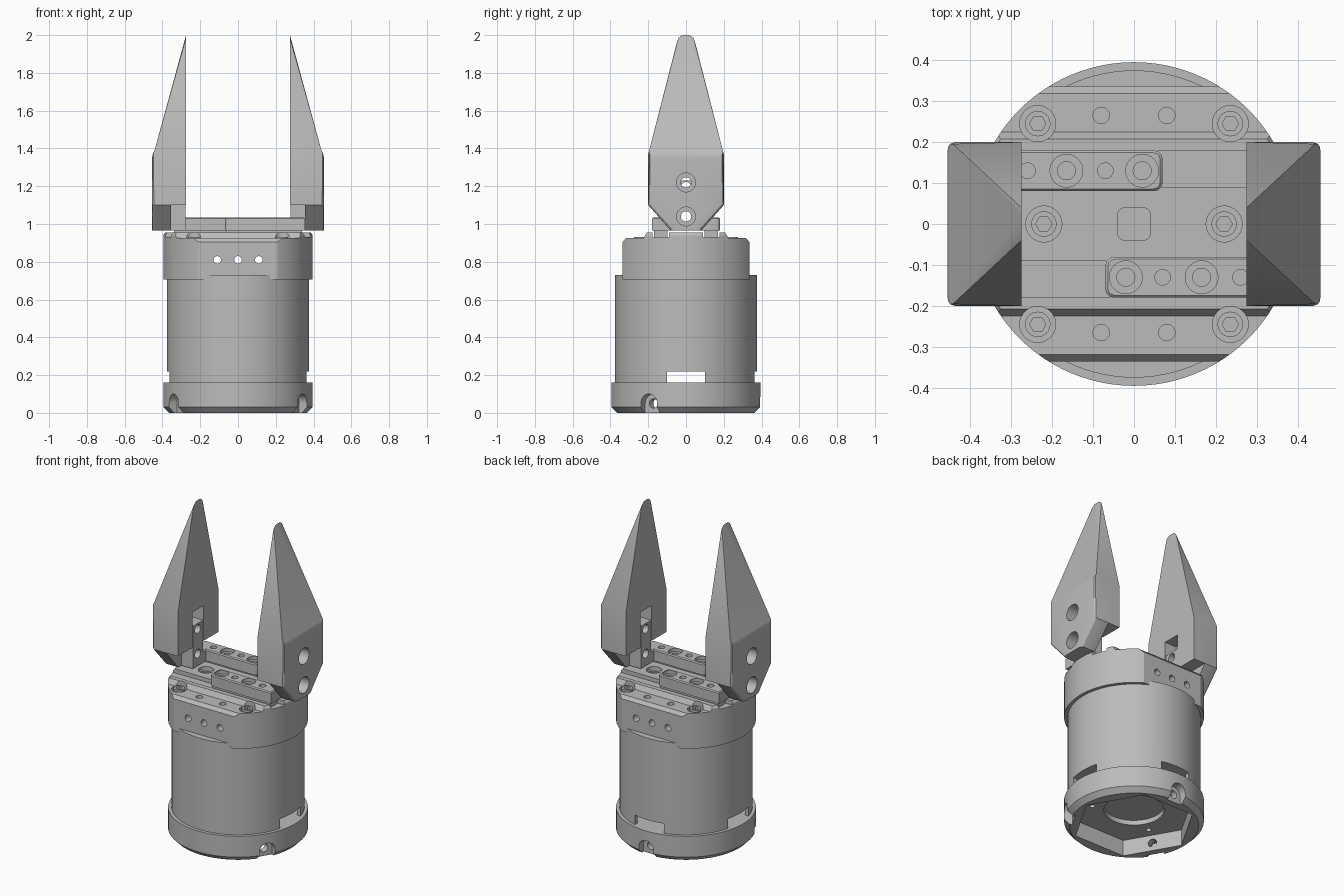
import bpy, bmesh
from math import pi, cos, sin, radians
from mathutils import Matrix

if "Cube" in bpy.data.objects:
    bpy.data.objects.remove(bpy.data.objects["Cube"])

grey = bpy.data.materials.new("machined_grey")
grey.use_nodes = True
grey.diffuse_color = (0.5, 0.5, 0.5, 1)
grey.node_tree.nodes["Principled BSDF"].inputs["Base Color"].default_value = (0.5, 0.5, 0.5, 1)
parts = []


def from_bmesh(name, bm):
    bmesh.ops.recalc_face_normals(bm, faces=bm.faces)
    mesh = bpy.data.meshes.new(name)
    bm.to_mesh(mesh)
    bm.free()
    mesh.materials.append(grey)
    ob = bpy.data.objects.new(name, mesh)
    bpy.context.collection.objects.link(ob)
    return ob


def circle(r, n=32, turn=0.0):
    return [(r * cos(turn + 2 * pi * i / n), r * sin(turn + 2 * pi * i / n)) for i in range(n)]


def solid(name, outline, levels):
    """Stack scaled copies of an outline; levels are (scale, z)."""
    bm = bmesh.new()
    rings = [[bm.verts.new((x * s, y * s, z)) for x, y in outline] for s, z in levels]
    n = len(outline)
    for a, b in zip(rings, rings[1:]):
        for i in range(n):
            bm.faces.new((a[i], a[(i + 1) % n], b[(i + 1) % n], b[i]))
    bm.faces.new(rings[0])
    bm.faces.new(rings[-1])
    return from_bmesh(name, bm)


def prism(name, outline, z0, z1):
    return solid(name, outline, [(1, z0), (1, z1)])


def cyl(r, z0, z1, x=0, y=0, n=32, name="cutter"):
    return move(prism(name, circle(r, n), z0, z1), x, y)


def box(x0, x1, y0, y1, z0, z1, name="cutter"):
    return prism(name, [(x0, y0), (x1, y0), (x1, y1), (x0, y1)], z0, z1)


def move(ob, x=0, y=0, z=0):
    ob.data.transform(Matrix.Translation((x, y, z)))
    return ob


def radial(ob, angle, x=0, z=0):
    """Lay an upright solid on its side, pointing outward at an angle."""
    lay = Matrix(((0, 0, 1, 0), (1, 0, 0, 0), (0, 1, 0, 0), (0, 0, 0, 1)))
    ob.data.transform(Matrix.Rotation(angle, 4, 'Z') @ lay)
    return move(ob, x, 0, z)


def round_edges(ob, rule, width, segments=3):
    bm = bmesh.new()
    bm.from_mesh(ob.data)
    edges = [e for e in bm.edges if rule(e.verts[0].co, e.verts[1].co)]
    bmesh.ops.bevel(bm, geom=edges, offset=width, segments=segments, profile=0.5,
                    affect='EDGES', clamp_overlap=True)
    bm.to_mesh(ob.data)
    bm.free()
    return ob


def upright(a, b):
    return abs(a.x - b.x) + abs(a.y - b.y) < 1e-4


def carve(ob, cutters, operation='DIFFERENCE'):
    for c in cutters:
        m = ob.modifiers.new("cut", 'BOOLEAN')
        m.operation, m.solver, m.object = operation, 'EXACT', c
    bpy.context.view_layer.update()
    mesh = bpy.data.meshes.new_from_object(ob.evaluated_get(bpy.context.evaluated_depsgraph_get()))
    ob.modifiers.clear()
    ob.data = mesh
    for c in cutters:
        bpy.data.objects.remove(c)
    return ob


def keep(ob):
    parts.append(ob)
    return ob


# Base ring with bottom pocket and three screw notches
base = solid("base_ring", circle(0.395, 96), [(0.925, 0), (1, 0.03), (1, 0.16)])
cuts = [prism("cutter", circle(0.35, 6), -0.1, 0.1), cyl(0.17, 0.05, 0.13, n=48)]
arch = [(-0.05, -0.1), (0.05, -0.1)] + [(0.05 * cos(a * pi / 12), 0.05 * sin(a * pi / 12)) for a in range(13)]
for k in range(3):
    az = radians(90 + 120 * k)
    cuts.append(radial(prism("cutter", arch, 0.345, 0.5), az, z=0.05))
    cuts.append(radial(cyl(0.025, 0.2, 0.4), az, z=0.05))
    cuts.append(cyl(0.016, 0.05, 0.13, 0.24 * cos(az), 0.24 * sin(az), 16))
keep(carve(base, cuts))

# Main cylindrical housing with three cable windows
body = cyl(0.375, 0.155, 0.73, n=96, name="housing")
cuts = [cyl(0.35, 0.1, 0.221, n=96)]
for k in range(3):
    w = box(0.3, 0.45, -0.1, 0.1, 0.15, 0.22)
    w.data.transform(Matrix.Rotation(k * pi / 2, 4, 'Z'))
    cuts.append(w)
keep(carve(body, cuts))

# Top cap: stepped rail profile trimmed by a cylinder
half = [(0.335, 0.7), (0.335, 0.905), (0.318, 0.925), (0.225, 0.925), (0.207, 0.955),
        (0.178, 0.955), (0.178, 0.93), (0.09, 0.93), (0.09, 0.955)]
profile = half + [(-y, z) for y, z in reversed(half)]
cap = radial(prism("top_cap", profile, -0.5, 0.5), 0)
trim = solid("cutter", circle(0.395, 96), [(1, 0.705), (1, 0.94), (0.97, 0.96)])
carve(cap, [trim], 'INTERSECT')
cuts = [radial(cyl(0.02, -0.5, 0.5), pi / 2, x, 0.81) for x in (-0.11, 0, 0.11)]
cuts.append(round_edges(box(-0.04, 0.04, -0.04, 0.04, 0.92, 1), upright, 0.018))
spots = [(sx * 0.235, sy * 0.245) for sx in (1, -1) for sy in (1, -1)] + [(0.22, 0), (-0.22, 0)]
cuts += [cyl(0.044, 0.9, 1, x, y) for x, y in spots]
cuts += [cyl(0.02, 0.88, 1, sx * 0.08, sy * 0.265) for sx in (1, -1) for sy in (1, -1)]
keep(carve(cap, cuts))

# Socket head screws in the cap
for i, (x, y) in enumerate(spots):
    screw = cyl(0.031, 0.89, 0.932, x, y, name=f"cap_screw_{i + 1}")
    keep(carve(screw, [cyl(0.02, 0.912, 1, x, y, 6)]))

# Finger: tapered wedge with a mounting slot and two counterbored holes
bm = bmesh.new()
IN, OUT = 0.275, 0.455
for s in (1, -1):
    for x in (IN, OUT):
        for y, z in ((0.08, 0.965), (0.2, 1.1), (0.2, 1.37)):
            bm.verts.new((x, s * y, z))
    for y, z in ((0.05, 1.955), (0.04, 1.985), (0.02, 2.0)):
        bm.verts.new((IN, s * y, z))
bmesh.ops.convex_hull(bm, input=bm.verts)
bmesh.ops.dissolve_limit(bm, angle_limit=0.01, verts=bm.verts, edges=bm.edges)
finger = from_bmesh("left_finger", bm)
round_edges(finger, lambda a, b: max(a.x, b.x) > 0.4 and min(a.x, b.x) > 0.4
            and max(a.z, b.z) > 1.0, 0.02)
cuts = [box(0.2, 0.356, -0.3, 0.3, 0.9, 1.1), box(0.2, 0.356, -0.055, 0.055, 1.0, 1.32)]
for z in (1.04, 1.22):
    cuts += [radial(cyl(0.027, 0.2, 0.5), 0, z=z), radial(cyl(0.05, 0.385, 0.6), 0, z=z)]
keep(carve(finger, cuts))

# Slider plate with foot, runner and upright tab
slider = prism("left_slider", [(-0.07, -0.18), (0.354, -0.18), (0.354, 0.05), (0.277, 0.05),
                               (0.277, -0.08), (-0.07, -0.08)], 0.965, 1.035)
round_edges(slider, lambda a, b: upright(a, b) and a.x < 0, 0.022)
round_edges(slider, lambda a, b: min(a.z, b.z) > 1.03, 0.006, 1)
cuts = [cyl(0.04, 1.015, 1.1, x, -0.13) for x in (-0.02, 0.165)]
cuts += [cyl(0.022, 0.9, 1.1, x, -0.13) for x in (-0.02, 0.165)]
cuts += [cyl(0.019, 0.99, 1.1, x, -0.13) for x in (0.07, 0.26)]
cuts.append(radial(cyl(0.027, 0.2, 0.5), 0, z=1.04))
keep(carve(slider, cuts))
keep(box(-0.06, 0.34, -0.17, -0.098, 0.932, 0.97, "left_runner"))
tab = box(0.277, 0.354, -0.05, 0.05, 0.966, 1.23, "left_tab")
keep(carve(tab, [radial(cyl(0.027, 0.2, 0.5), 0, z=z) for z in (1.04, 1.195)]))

# Opposite jaw is the same jaw turned half way round
for ob in [p for p in parts if p.name.startswith("left_")]:
    twin = bpy.data.objects.new(ob.name.replace("left", "right"), ob.data.copy())
    bpy.context.collection.objects.link(twin)
    twin.data.transform(Matrix.Rotation(pi, 4, 'Z'))
    keep(twin)

# Smooth round walls, keep sharp edges
bpy.ops.object.select_all(action='DESELECT')
for ob in parts:
    ob.select_set(True)
bpy.context.view_layer.objects.active = parts[0]
bpy.ops.object.shade_smooth_by_angle(angle=radians(25))
